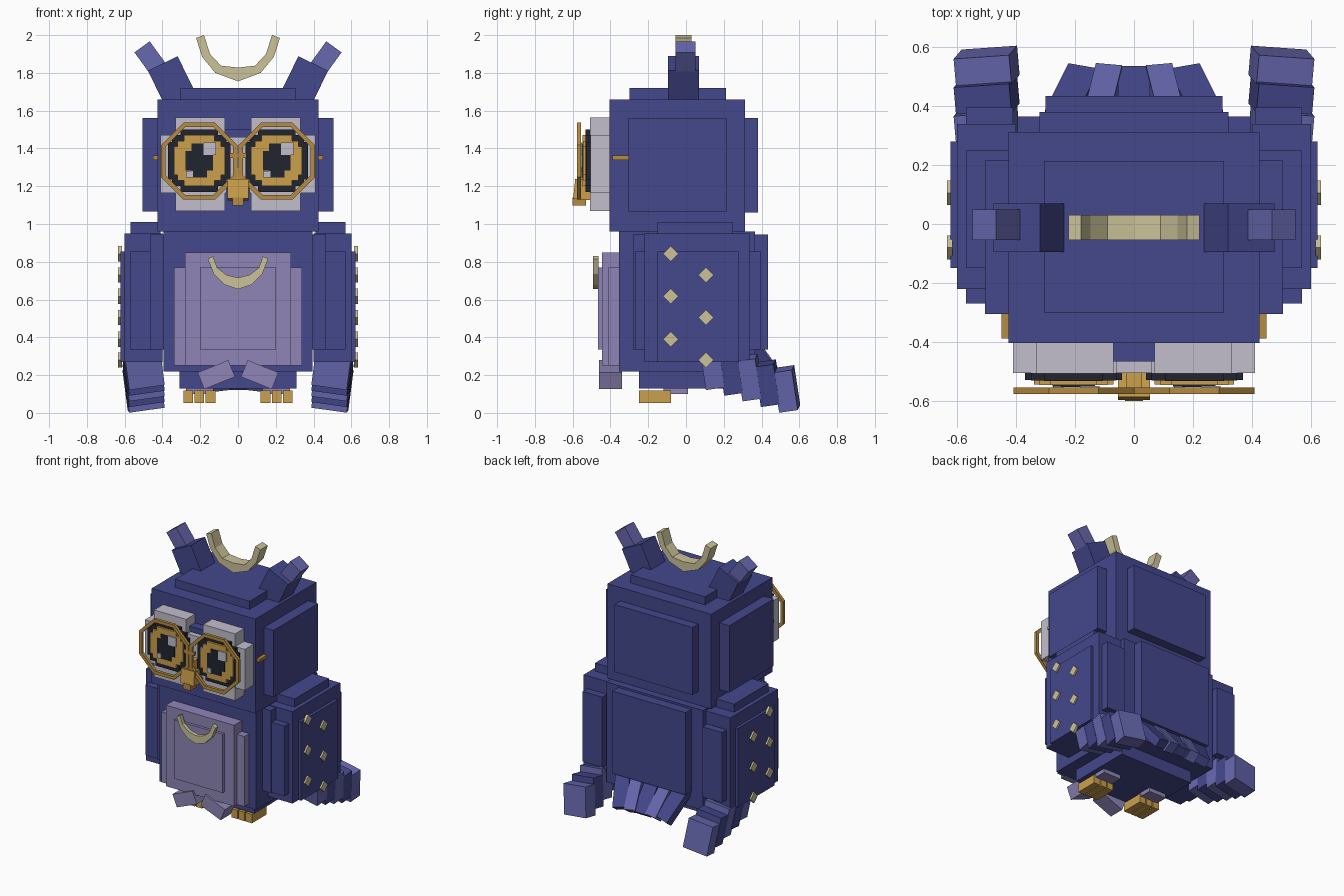
import bpy, bmesh, math
from mathutils import Vector, Matrix

if "Cube" in bpy.data.objects:
    bpy.data.objects.remove(bpy.data.objects["Cube"])


def material(name, rgb):
    m = bpy.data.materials.new(name)
    m.diffuse_color = (*rgb, 1)
    m.use_nodes = True
    m.node_tree.nodes["Principled BSDF"].inputs["Base Color"].default_value = m.diffuse_color
    return m


NAVY = material("navy plumage", (0.058, 0.064, 0.262))
VIOLET = material("violet feather", (0.135, 0.138, 0.43))
LILAC = material("lilac belly", (0.275, 0.235, 0.47))
GREY = material("pale grey", (0.54, 0.52, 0.61))
BLACK = material("near black", (0.015, 0.017, 0.03))
GOLD = material("gold", (0.60, 0.35, 0.07))
FRAME = material("dark gold", (0.47, 0.26, 0.05))
TAN = material("pale tan", (0.60, 0.54, 0.32))


def finish(name, bm, mat):
    bmesh.ops.recalc_face_normals(bm, faces=bm.faces)
    me = bpy.data.meshes.new(name)
    bm.to_mesh(me)
    bm.free()
    me.materials.append(mat)
    ob = bpy.data.objects.new(name, me)
    bpy.context.collection.objects.link(ob)
    return ob


def block(name, mat, x, y, z, rot=(0, 0, 0)):
    """Box from axis ranges, turned about its own centre (degrees)."""
    size = Vector((x[1] - x[0], y[1] - y[0], z[1] - z[0]))
    mid = Vector((x[0] + x[1], y[0] + y[1], z[0] + z[1])) / 2
    turn = Matrix.Identity(4)
    for a, ax in zip(rot, "XYZ"):
        turn = Matrix.Rotation(math.radians(a), 4, ax) @ turn
    bm = bmesh.new()
    bmesh.ops.create_cube(bm, size=1, matrix=Matrix.Translation(mid) @ turn @ Matrix.Diagonal((*size, 1)))
    return finish(name, bm, mat)


def pair(name, mat, x, y, z, rot=(0, 0, 0)):
    """Box on +x and its mirror on -x."""
    block(name + "_right", mat, x, y, z, rot)
    block(name + "_left", mat, (-x[1], -x[0]), y, z, (rot[0], -rot[1], -rot[2]))


def band(name, mat, outer, inner, y, closed=False):
    """Strip between two xz outlines, extruded along y."""
    bm = bmesh.new()
    rows = [[bm.verts.new((px, yy, pz)) for px, pz in line]
            for line, yy in ((outer, y[0]), (inner, y[0]), (inner, y[1]), (outer, y[1]))]
    n = len(outer)
    for i in range(n if closed else n - 1):
        j = (i + 1) % n
        for a in range(4):
            b = (a + 1) % 4
            bm.faces.new((rows[a][i], rows[a][j], rows[b][j], rows[b][i]))
    if not closed:
        for i in (0, n - 1):
            bm.faces.new([r[i] for r in rows])
    return finish(name, bm, mat)


def crescent(name, outer, inner, y):
    full = lambda h: h + [(-px, pz) for px, pz in reversed(h[:-1])]
    band(name, TAN, full(outer), full(inner), y)


# Body with raised panels
block("body", NAVY, (-.395, .395), (-.355, .365), (.22, .96))
pair("body_side_panel", NAVY, (.39, .465), (-.28, .29), (.335, .945))
block("body_back_panel", NAVY, (-.3, .3), (.36, .435), (.335, .945))
block("body_underside", NAVY, (-.31, .31), (-.25, .24), (.13, .23))

# Head with raised panels
block("head", NAVY, (-.425, .425), (-.404, .312), (.96, 1.66))
block("head_top_panel", NAVY, (-.305, .305), (-.3, .213), (1.65, 1.72))
pair("head_side_panel", NAVY, (.42, .505), (-.305, .215), (1.065, 1.56))
block("head_back_panel", NAVY, (-.32, .32), (.31, .38), (1.06, 1.56))

# Ear tufts
pair("ear_tuft", NAVY, (.245, .42), (-.095, .07), (1.565, 1.865), (0, 26, 0))
pair("ear_tip", VIOLET, (.405, .505), (-.055, .05), (1.775, 1.955), (0, 36, 0))

# Belly
block("belly", LILAC, (-.28, .28), (-.445, -.35), (.25, .85))
pair("belly_side", LILAC, (.27, .34), (-.41, -.35), (.25, .77))
block("belly_panel", LILAC, (-.2, .2), (-.465, -.44), (.335, .77))
pair("belly_tuft", LILAC, (.027, .203), (-.46, -.34), (.155, .25), (0, 22, 0))

# Crescents above the head and on the chest
crescent("head_crescent",
         [(-.222, 1.985), (-.19, 1.885), (-.12, 1.8), (0, 1.755)],
         [(-.18, 2.0), (-.148, 1.9), (-.09, 1.838), (0, 1.828)], (-.055, .03))
crescent("chest_crescent",
         [(-.16, .815), (-.128, .735), (-.07, .678), (0, .655)],
         [(-.132, .83), (-.11, .768), (-.06, .73), (0, .716)], (-.492, -.463))

# Wings: layered boxes
pair("wing", NAVY, (.4, .6), (-.22, .34), (.27, .95))
pair("wing_middle", NAVY, (.41, .57), (-.27, .395), (.335, .855))
pair("wing_outer_panel", NAVY, (.59, .622), (-.15, .28), (.27, .855))
pair("wing_shoulder", NAVY, (.41, .57), (-.15, .25), (.94, 1.01))

# Diamond studs on the wings
for col, (y, tops) in enumerate(((-.08, (.842, .617, .39)), (.106, (.73, .505, .28)))):
    for i, z in enumerate(tops):
        pair(f"wing_stud_{col}_{i}", TAN, (.615, .634), (y - .029, y + .029), (z - .029, z + .029), (45, 0, 0))

# Wing tip feathers stepping down to the rear
for i in range(5):
    y, z = .145 + .097 * i, .247 - .03 * i
    pair(f"wing_tip_feather_{i}", NAVY if i % 2 else VIOLET,
         (.405, .595), (y - .05, y + .05), (z - .108, z + .108), (8, 8, -4))

# Tail fan narrowing towards its tip
for i in range(-2, 3):
    a, b = Vector((.125 * i, .35, .36)), Vector((.085 * i, .51, .14))
    d = (b - a).normalized()
    side = Vector((1, 0, 0)) - d * d.x
    side.normalize()
    rot = Matrix((side, d.cross(side), d)).transposed().to_4x4()
    bm = bmesh.new()
    width = .09 if i % 2 else .11
    bmesh.ops.create_cube(bm, size=1, matrix=Matrix.Translation((a + b) / 2) @ rot
                          @ Matrix.Diagonal((width, .08 if i % 2 else .065, (b - a).length, 1)))
    finish(f"tail_feather_{i + 2}", bm, VIOLET if i % 2 else NAVY)

# Legs and toes
pair("thigh", LILAC, (.1, .305), (-.15, .04), (.13, .21))
pair("shin", LILAC, (.13, .275), (-.12, .01), (.1, .14))
for i in range(3):
    x = .12 + .059 * i
    pair(f"toe_{i}", GOLD, (x, x + .051), (-.25, -.08), (.052, .118))

# Face discs, eyes and highlights
block("brow_bridge", NAVY, (-.08, .08), (-.467, -.4), (1.2, 1.5))
block("face_bridge", GREY, (-.07, .07), (-.505, -.46), (1.2, 1.46))
pair("face_disc_tall", GREY, (.07, .332), (-.508, -.4), (1.07, 1.565))
pair("face_disc_wide", GREY, (.06, .41), (-.505, -.4), (1.165, 1.47))
for label, cx in (("left", -.205), ("right", .205)):
    layers = (("eye_socket", BLACK, -.53, ((.165, .1), (.145, .135), (.1, .165))),
              ("iris", GOLD, -.545, ((.135, .075), (.115, .105), (.08, .135))),
              ("pupil", BLACK, -.552, ((.072, .052), (.042, .09))))
    for name, mat, front, steps in layers:
        for i, (w, h) in enumerate(steps):
            block(f"{name}_{label}_{i}", mat, (cx - w, cx + w), (front - i * .001, -.5), (1.335 - h, 1.335 + h))
    for name, dx, dz, r in (("large", .055, .063, .033), ("small", -.052, -.072, .018)):
        block(f"highlight_{name}_{label}", GREY, (cx + dx - r, cx + dx + r), (-.558, -.55),
              (1.335 + dz - r, 1.335 + dz + r))
    # Octagonal spectacle rim
    rim = [[(cx + r * math.cos(a), 1.333 + r * math.sin(a))
            for a in (math.pi / 8 + k * math.pi / 4 for k in range(8))] for r in (.22, .194)]
    band(f"spectacle_rim_{label}", FRAME, rim[0], rim[1], (-.577, -.555), True)

# Spectacle bridge and temple pieces
block("spectacle_bridge", FRAME, (-.045, .045), (-.575, -.555), (1.35, 1.375))
pair("spectacle_temple", FRAME, (.42, .45), (-.388, -.305), (1.34, 1.362))

# Beak
block("beak_ridge", GOLD, (-.027, .027), (-.57, -.5), (1.2, 1.3))
block("beak", GOLD, (-.055, .055), (-.592, -.5), (1.13, 1.235), (-6, 0, 0))
block("beak_tip", FRAME, (-.03, .03), (-.6, -.53), (1.097, 1.14))
